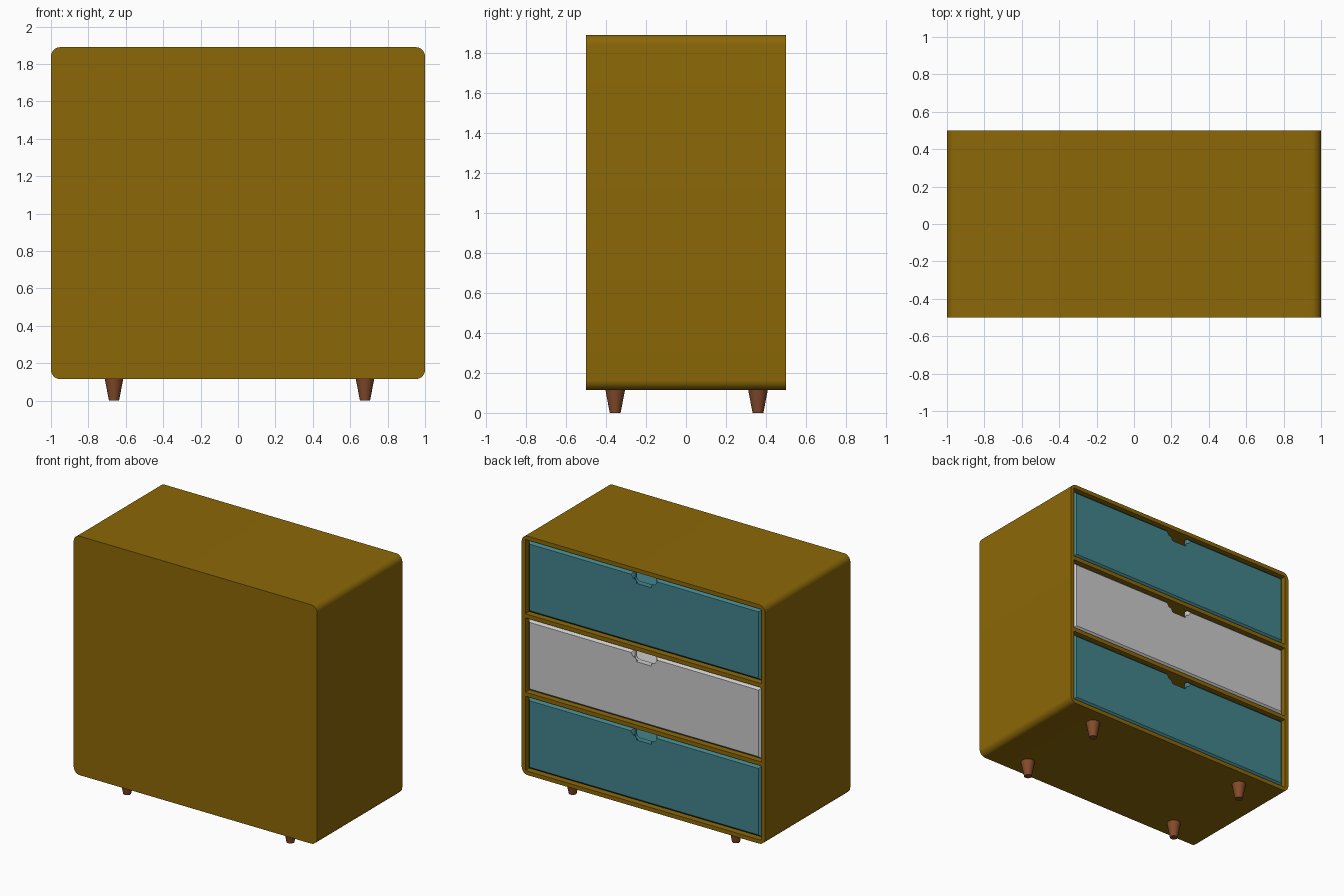
import bpy, bmesh, math
from mathutils import Matrix, Vector

if "Cube" in bpy.data.objects:
    bpy.data.objects.remove(bpy.data.objects["Cube"])

BOTTOM, TOP = 0.115, 1.89
WALL, GAP, RECESS, PANEL, CHAMFER = 0.03, 0.011, 0.008, 0.045, 0.018


def material(name, rgb):
    m = bpy.data.materials.new(name)
    m.diffuse_color = (*rgb, 1)
    m.use_nodes = True
    m.node_tree.nodes["Principled BSDF"].inputs["Base Color"].default_value = m.diffuse_color
    return m


ochre = material("ochre", (0.26, 0.137, 0.002))
teal = material("teal", (0.055, 0.23, 0.26))
grey = material("grey", (0.56, 0.56, 0.56))
brown = material("brown", (0.23, 0.07, 0.024))


def finish(name, bm, mat):
    bmesh.ops.recalc_face_normals(bm, faces=bm.faces)
    for f in bm.faces:
        f.smooth = True
    me = bpy.data.meshes.new(name)
    bm.to_mesh(me)
    bm.free()
    me.set_sharp_from_angle(angle=math.radians(30))
    ob = bpy.data.objects.new(name, me)
    bpy.context.collection.objects.link(ob)
    me.materials.append(mat)
    return ob


def box(bm, x0, x1, y0, y1, z0, z1):
    size = Matrix.Diagonal((x1 - x0, y1 - y0, z1 - z0, 1))
    centre = Vector(((x0 + x1) / 2, (y0 + y1) / 2, (z0 + z1) / 2))
    bmesh.ops.create_cube(bm, size=1, matrix=Matrix.Translation(centre) @ size)


def arc(cx, cz, r, start, end, n=8):
    angles = [math.radians(start + (end - start) * i / n) for i in range(n + 1)]
    return [(cx + r * math.cos(a), cz + r * math.sin(a)) for a in angles]


def prism(bm, pts, y0, y1):
    """Closed solid from an x-z outline; returns the face at y1."""
    a, b = ([bm.verts.new((x, y, z)) for x, z in pts] for y in (y0, y1))
    n = len(pts)
    for i in range(n):
        j = (i + 1) % n
        bm.faces.new((a[i], a[j], b[j], b[i]))
    bm.faces.new(a[::-1])
    return bm.faces.new(b)


# Cabinet: rounded outline, hollowed by three drawer bays
r = 0.05
outline = (arc(1 - r, TOP - r, r, 0, 90) + arc(-1 + r, TOP - r, r, 90, 180)
           + arc(-1 + r, BOTTOM + r, r, 180, 270) + arc(1 - r, BOTTOM + r, r, 270, 360))
bm = bmesh.new()
prism(bm, outline, -0.5, 0.5)
cabinet = finish("cabinet", bm, ochre)

bay_h = (TOP - BOTTOM - 4 * WALL) / 3
bays = [BOTTOM + WALL + i * (bay_h + WALL) for i in range(3)]
bm = bmesh.new()
for z in bays:
    box(bm, -1 + WALL, 1 - WALL, -0.5 + WALL, 0.6, z, z + bay_h)
cutter = finish("bay_cutter", bm, ochre)
cutter.hide_render = True
mod = cabinet.modifiers.new("bays", "BOOLEAN")
mod.operation, mod.solver, mod.object = "DIFFERENCE", "EXACT", cutter
bpy.context.view_layer.objects.active = cabinet
bpy.ops.object.modifier_apply(modifier=mod.name)
bpy.data.objects.remove(cutter)
cabinet.data.set_sharp_from_angle(angle=math.radians(30))

# Drawers: open trays with a chamfered front and a rounded finger notch
half = 1 - WALL - GAP
back, front = -0.5 + WALL + GAP, 0.5 - RECESS
inner = front - PANEL
nw, nd, nr = 0.09, 0.075, 0.03
for name, z, mat in zip(("bottom", "middle", "top"), bays, (teal, grey, teal)):
    z0, z1 = z + GAP, z + bay_h - GAP
    nz = z1 - nd
    pts = ([(-half, z0), (half, z0), (half, z1), (nw, z1)]
           + arc(nw - nr, nz + nr, nr, 0, -90, 6)
           + arc(-nw + nr, nz + nr, nr, -90, -180, 6)
           + [(-nw, z1), (-half, z1)])
    bm = bmesh.new()
    face = prism(bm, pts, inner, front)
    bmesh.ops.bevel(bm, geom=list(face.edges), offset=CHAMFER, segments=1,
                    affect="EDGES", profile=0.5)
    box(bm, -half, half, back, inner, z0, z0 + 0.03)
    box(bm, -half, half, back, back + 0.03, z0 + 0.03, z1)
    for s in (-1, 1):
        xs = sorted((s * half, s * (half - 0.03)))
        box(bm, *xs, back + 0.03, inner, z0 + 0.03, z1)
    finish(name + "_drawer", bm, mat)

# Tapered legs
leg_h = BOTTOM + 0.005
for sx, side in ((-1, "left"), (1, "right")):
    for sy, end in ((-1, "front"), (1, "back")):
        bm = bmesh.new()
        spot = (0.008 + sx * 0.671, 0.003 + sy * 0.357, leg_h / 2)
        bmesh.ops.create_cone(bm, cap_ends=True, segments=32, radius1=0.027, radius2=0.05,
                              depth=leg_h, matrix=Matrix.Translation(spot))
        finish(f"{end}_{side}_leg", bm, brown)
